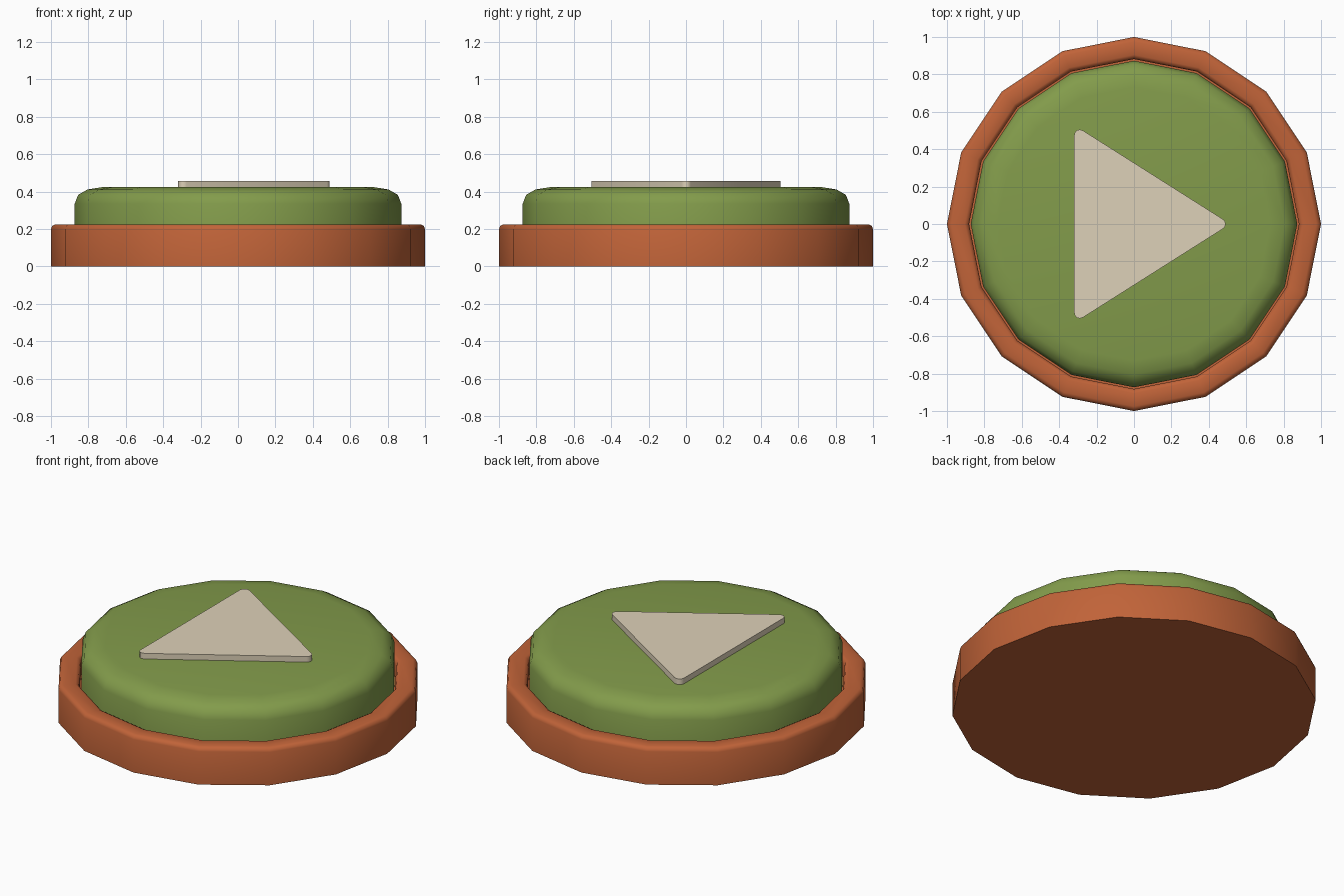
import bpy, bmesh, math

if "Cube" in bpy.data.objects:
    bpy.data.objects.remove(bpy.data.objects["Cube"])

SIDES = 16


def material(name, rgb):
    m = bpy.data.materials.new(name)
    m.diffuse_color = (*rgb, 1)
    m.use_nodes = True
    m.node_tree.nodes["Principled BSDF"].inputs["Base Color"].default_value = m.diffuse_color
    return m


def add_object(name, bm, mat, angle):
    bmesh.ops.recalc_face_normals(bm, faces=bm.faces)
    mesh = bpy.data.meshes.new(name)
    bm.to_mesh(mesh)
    bm.free()
    mesh.materials.append(mat)
    obj = bpy.data.objects.new(name, mesh)
    bpy.context.collection.objects.link(obj)
    bpy.ops.object.select_all(action='DESELECT')
    obj.select_set(True)
    bpy.context.view_layer.objects.active = obj
    bpy.ops.object.shade_smooth_by_angle(angle=math.radians(angle))
    return obj


def lathe(name, profile, mat):
    """Turn an (r, z) profile around z, capping both ends."""
    bm = bmesh.new()
    rings = []
    for r, z in profile:
        rings.append([bm.verts.new((r * math.cos(math.tau * i / SIDES),
                                    r * math.sin(math.tau * i / SIDES), z))
                      for i in range(SIDES)])
    for a, b in zip(rings, rings[1:]):
        for i in range(SIDES):
            j = (i + 1) % SIDES
            bm.faces.new((a[i], a[j], b[j], b[i]))
    bm.faces.new(rings[0])
    bm.faces.new(rings[-1])
    return add_object(name, bm, mat, 50)


orange = material("burnt orange", (0.53, 0.125, 0.04))
green = material("olive green", (0.225, 0.33, 0.07))
cream = material("cream", (0.73, 0.64, 0.48))

# Housing: bevelled rim with a narrow recess for the button
lathe("housing", [(1.0, 0), (1.0, 0.2), (0.993, 0.217), (0.975, 0.225),
                  (0.905, 0.225), (0.89, 0.217), (0.882, 0.2),
                  (0.882, 0.12)], orange)

# Button cap with a rounded shoulder
lathe("button_cap", [(0.873, 0.12), (0.873, 0.335), (0.855, 0.382),
                     (0.805, 0.411), (0.73, 0.423)], green)

# Raised triangle with rounded corners
bm = bmesh.new()
outline = []
for cx, cy, start, end in [(0.46, 0, -58, 58), (-0.29, 0.475, 58, 180),
                           (-0.29, -0.475, 180, 302)]:
    for k in range(5):
        t = math.radians(start + (end - start) * k / 4)
        outline.append(bm.verts.new((cx + 0.03 * math.cos(t),
                                     cy + 0.03 * math.sin(t), 0.415)))
face = bm.faces.new(outline)
top = bmesh.ops.extrude_face_region(bm, geom=[face])["geom"]
bmesh.ops.translate(bm, vec=(0, 0, 0.042),
                    verts=[v for v in top if isinstance(v, bmesh.types.BMVert)])
add_object("triangle_symbol", bm, cream, 40)
